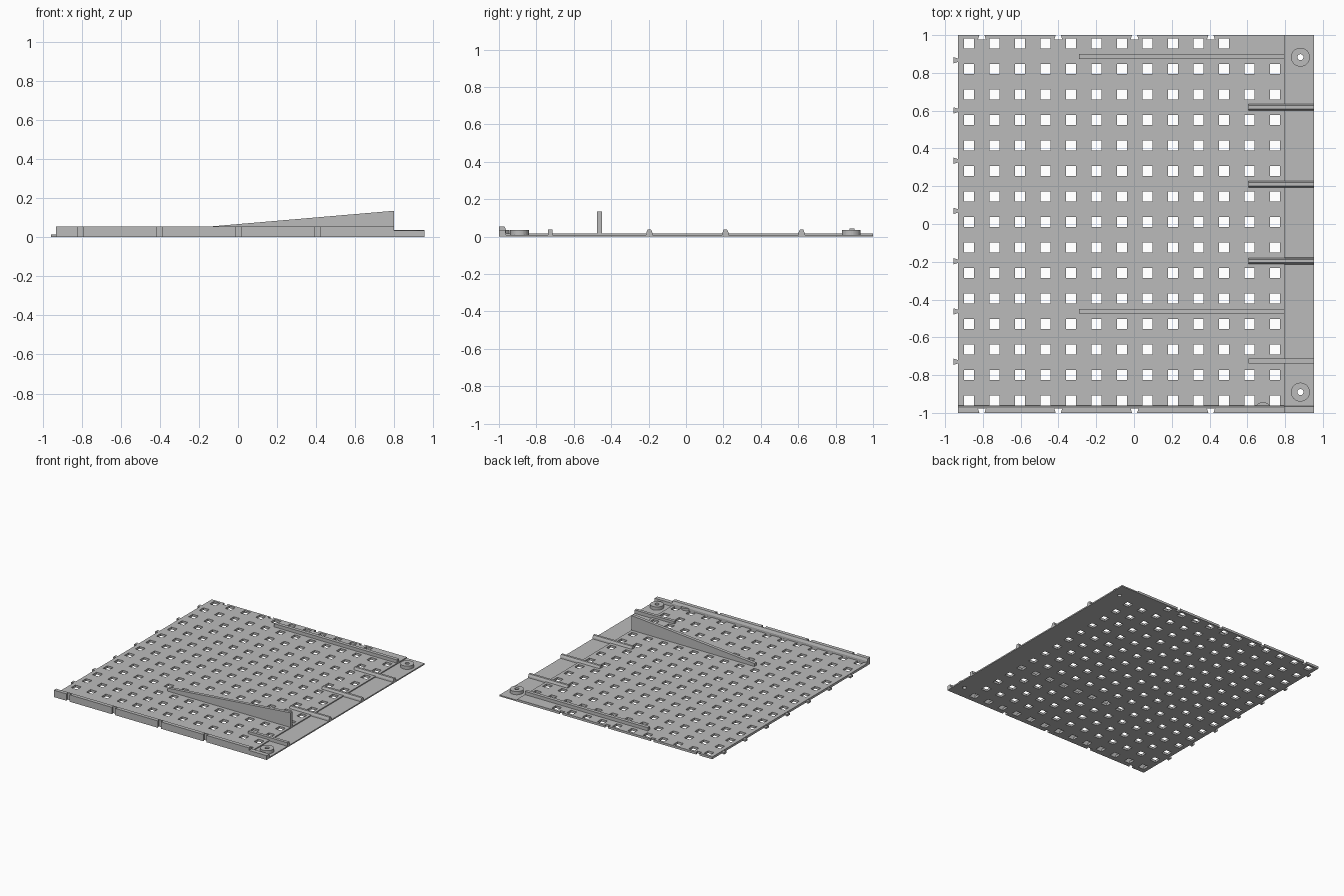
import bpy, math

default = bpy.data.objects.get("Cube")
if default:
    bpy.data.objects.remove(default, do_unlink=True)

grey = bpy.data.materials.new("plain grey")
grey.use_nodes = True
COLOUR = (0.5, 0.5, 0.5, 1)
grey.diffuse_color = COLOUR
grey.node_tree.nodes["Principled BSDF"].inputs["Base Color"].default_value = COLOUR

PLACE = {"x": lambda a, b, t: (t, a, b),
         "y": lambda a, b, t: (a, t, b),
         "z": lambda a, b, t: (a, b, t)}


def prism(points, lo, hi, axis):
    """Vertices and faces of a 2D outline extruded along an axis."""
    n = len(points)
    verts = [PLACE[axis](a, b, t) for t in (lo, hi) for a, b in points]
    faces = [list(range(n))[::-1], list(range(n, 2 * n))]
    faces += [[i, (i + 1) % n, n + (i + 1) % n, n + i] for i in range(n)]
    return verts, faces


def rect(x0, x1, y0, y1):
    return [(x0, y0), (x1, y0), (x1, y1), (x0, y1)]


def circle(x, y, r, n=32):
    return [(x + r * math.cos(math.tau * i / n), y + r * math.sin(math.tau * i / n))
            for i in range(n)]


def build(name, solids):
    """One object from a list of closed prisms."""
    verts, faces = [], []
    for v, f in solids:
        faces += [[i + len(verts) for i in face] for face in f]
        verts += v
    mesh = bpy.data.meshes.new(name)
    mesh.from_pydata(verts, [], faces)
    mesh.materials.append(grey)
    obj = bpy.data.objects.new(name, mesh)
    bpy.context.collection.objects.link(obj)
    bpy.context.view_layer.objects.active = obj
    bpy.ops.object.select_all(action="DESELECT")
    obj.select_set(True)
    bpy.ops.object.mode_set(mode="EDIT")
    bpy.ops.mesh.select_all(action="SELECT")
    bpy.ops.mesh.normals_make_consistent(inside=False)
    bpy.ops.object.mode_set(mode="OBJECT")
    return obj


def cut(obj, cutter):
    mod = obj.modifiers.new("cut", "BOOLEAN")
    mod.operation, mod.solver, mod.object = "DIFFERENCE", "EXACT", cutter
    bpy.context.view_layer.objects.active = obj
    bpy.ops.object.modifier_apply(modifier=mod.name)


LEFT, RIGHT, STEP = -0.932, 0.954, 0.797
TOP, LOW = 0.018, 0.010
PITCH, HALF = 0.135, 0.0265
BOSSES = [(0.881, 0.883), (0.881, -0.89)]

# Cutters: square hole grid, screw holes, dovetail slots on both long edges
cuts = []
for col in range(13):
    for row in range(15):
        if row == 14 and col > 10:
            continue
        x, y = -0.873 + col * PITCH, -0.935 + row * PITCH
        cuts.append(prism(rect(x - HALF, x + HALF, y - HALF, y + HALF), -0.1, 0.1, "z"))
for x, y in BOSSES:
    cuts.append(prism(circle(x, y, 0.016), -0.1, 0.1, "z"))
for i in range(4):
    x = -0.805 + 0.404 * i
    for s in (-1, 1):
        slot = [(x - 0.01, s * 1.01), (x + 0.01, s * 1.01),
                (x + 0.021, s * 0.977), (x - 0.021, s * 0.977)]
        cuts.append(prism(slot, -0.1, 0.1, "z"))
cutter = build("hole_cutter", cuts)
cutter.hide_render = True

# Perforated base with a lower strip along its left side
profile = [(LEFT, 0), (RIGHT, 0), (RIGHT, LOW), (STEP, LOW), (STEP, TOP), (LEFT, TOP)]
cut(build("base_plate", [prism(profile, -1, 1, "y")]), cutter)

# Front wall, tall beside the grid and low beside the strip
tall = [(-1, 0), (-0.962, 0), (-0.962, 0.035), (-0.97, 0.055), (-1, 0.055)]
low = [(-1, 0), (-0.962, 0), (-0.965, 0.035), (-1, 0.035)]
cut(build("front_wall", [prism(tall, LEFT, STEP, "x")]), cutter)
build("front_wall_end", [prism(low, STEP, RIGHT, "x")])

# Screw bosses
for (x, y), side in zip(BOSSES, ("back", "front")):
    cut(build(side + "_boss", [prism(circle(x, y, 0.05), 0.002, 0.036, "z")]), cutter)
bpy.data.objects.remove(cutter, do_unlink=True)

# Dovetail tabs on the right side
tabs = []
for i in range(7):
    y = 0.867 - 0.266 * i
    tab = [(LEFT, y - 0.009), (LEFT, y + 0.009), (-0.956, y + 0.017), (-0.956, y - 0.017)]
    tabs.append(prism(tab, 0, 0.015, "z"))
build("dovetail_tabs", tabs)

# Tapered short ribs, and one plain one near the front
for i in range(3):
    y = -0.196 + 0.407 * i
    shape = [(y - 0.018, 0.005), (y + 0.018, 0.005), (y + 0.016, 0.022),
             (y + 0.009, 0.038), (y - 0.009, 0.038), (y - 0.016, 0.022)]
    build("short_rib_%d" % (i + 1), [prism(shape, 0.605, RIGHT, "x")])
build("plain_rib", [prism(rect(-0.738, -0.713, 0.005, 0.038), 0.605, RIGHT, "x")])

# Long back rib and the tall sloping rib
build("back_rib", [prism(rect(0.873, 0.901, 0.005, 0.044), -0.292, STEP, "x")])
wedge = [(-0.292, 0.005), (STEP, 0.005), (STEP, 0.135), (-0.292, 0.042)]
build("sloping_rib", [prism(wedge, -0.475, -0.449, "y")])

# Rounded bump on the inside of the front wall
build("wall_bump", [prism(circle(0.683, -0.985, 0.042)[1:16], 0.005, 0.035, "z")])
